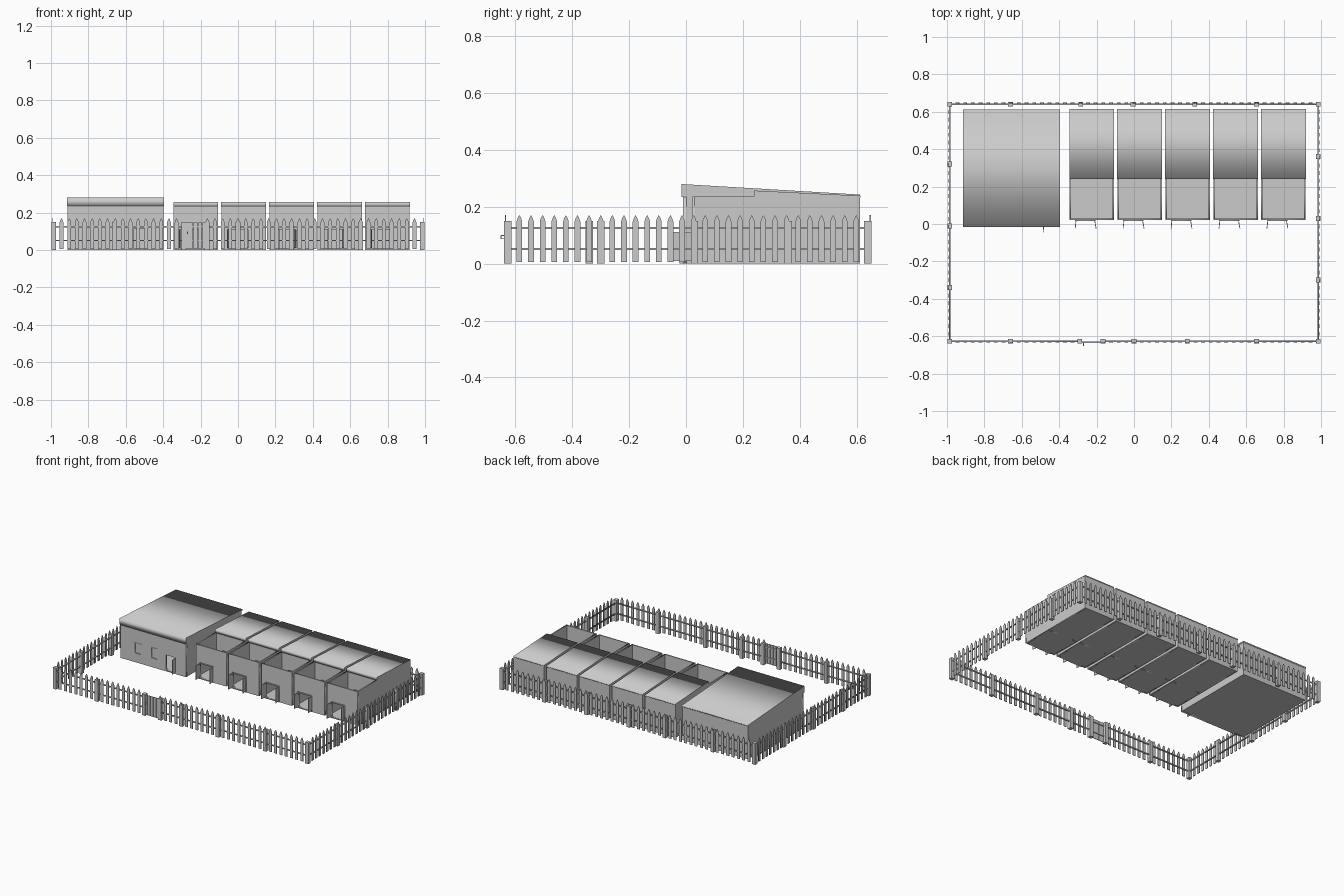
import bpy
from math import radians, ceil
from mathutils import Matrix

if "Cube" in bpy.data.objects:
    bpy.data.objects.remove(bpy.data.objects["Cube"])


def link(name, mesh):
    o = bpy.data.objects.new(name, mesh)
    bpy.context.scene.collection.objects.link(o)
    return o


def box(name, x0, x1, y0, y1, z0, z1):
    v = [(x, y, z) for x in (x0, x1) for y in (y0, y1) for z in (z0, z1)]
    f = [(0, 1, 3, 2), (4, 6, 7, 5), (0, 4, 5, 1), (2, 3, 7, 6), (0, 2, 6, 4), (1, 5, 7, 3)]
    me = bpy.data.meshes.new(name)
    me.from_pydata(v, [], f)
    return link(name, me)


def rect(a0, a1, z0, z1):
    return [(a0, z0), (a1, z0), (a1, z1), (a0, z1)]


def panel(name, loops, plane, pos, thick):
    """Upright slab from an outline plus hole outlines; plane 'x' faces y, plane 'y' faces x."""
    cu = bpy.data.curves.new(name, 'CURVE')
    cu.dimensions, cu.fill_mode, cu.extrude = '2D', 'BOTH', thick / 2
    for pts in loops:
        s = cu.splines.new('POLY')
        s.points.add(len(pts) - 1)
        for p, c in zip(s.points, pts):
            p.co = (c[0], c[1], 0, 1)
        s.use_cyclic_u = True
    tmp = link(name, cu)
    bpy.context.view_layer.update()
    me = bpy.data.meshes.new_from_object(tmp.evaluated_get(bpy.context.evaluated_depsgraph_get()))
    bpy.data.objects.remove(tmp)
    me.name = name
    rot = Matrix.Rotation(radians(90), 4, 'X')
    if plane == 'y':
        rot = Matrix.Rotation(radians(90), 4, 'Z') @ rot
    off = (0, pos, 0) if plane == 'x' else (pos, 0, 0)
    me.transform(Matrix.Translation(off) @ rot)
    return link(name, me)


def leaf(name, x, y, length, angle, z0, z1):
    """Door leaf hinged at (x, y), swung from the +x direction."""
    o = box(name, 0, length, -0.002, 0.002, z0, z1)
    o.location, o.rotation_euler = (x, y, 0), (0, 0, radians(angle))


# ---------- fence ----------
RAILS = ((0.048, 0.055), (0.122, 0.129))


def fence(side, plane, line, picket_line, ends, posts, gap=None):
    a0, a1 = ends
    P = 0.013
    for a in posts:
        if plane == 'x':
            box(side + "_fence_post", a - P, a + P, line - P, line + P, 0, 0.15)
        else:
            box(side + "_fence_post", line - P, line + P, a - P, a + P, 0, 0.15)
    spans = [(a0, a1)] if gap is None else [(a0, gap[0]), (gap[1], a1)]
    for s0, s1 in spans:
        for z0, z1 in RAILS:
            panel(side + "_fence_rail", [rect(s0, s1, z0, z1)], plane, line, 0.008)
    n = round((a1 - a0) / 0.0414)
    step = (a1 - a0) / n
    loops = []
    for i in range(1, n):
        a = a0 + i * step
        if gap and gap[0] < a < gap[1]:
            continue
        w = 0.01
        loops.append([(a - w, 0.006), (a + w, 0.006), (a + w, 0.148), (a + w * 0.6, 0.16),
                      (a, 0.171), (a - w * 0.6, 0.16), (a - w, 0.148)])
    panel(side + "_fence_pickets", loops, plane, picket_line, 0.005)


X, YF, YB = 0.985, -0.627, 0.64
fence("front", 'x', YF, -0.635, (-X, X), (-X, -0.66, -0.29, -0.165, 0, 0.285, 0.655, X), (-0.29, -0.165))
fence("back", 'x', YB, 0.648, (-X, X), (-X, -0.66, -0.285, -0.005, 0.325, 0.655, X))
fence("left", 'y', -X, -0.993, (YF, YB), (-0.34, -0.01, 0.32))
fence("right", 'y', X, 0.993, (YF, YB), (-0.30, 0.03, 0.36))

# gate in the front fence
for i in range(5):
    x = -0.274 + i * 0.0235
    box("gate_board", x - 0.011, x + 0.011, -0.637, -0.633, 0.008, 0.148)
for z0, z1 in RAILS:
    box("gate_rail", -0.285, -0.17, -0.633, -0.627, z0, z1)
box("gate_handle", -0.272, -0.267, -0.652, -0.649, 0.087, 0.099)
for z in (0.086, 0.097):
    box("gate_handle_stem", -0.272, -0.267, -0.65, -0.637, z, z + 0.003)

# ---------- main house ----------
HX0, HX1, HY0, HY1, HZ, T = -0.912, -0.398, -0.01, 0.61, 0.235, 0.012
windows = [(-0.803, -0.747), (-0.673, -0.617)]
WZ0, WZ1 = 0.06, 0.14
door = (-0.555, -0.485)
panel("house_front_wall", [rect(HX0, HX1, 0, HZ)] + [rect(a, b, WZ0, WZ1) for a, b in windows]
      + [rect(*door, 0.008, 0.115)], 'x', HY0 + T / 2, T)
box("house_back_wall", HX0, HX1, HY1 - T, HY1, 0, HZ)
box("house_left_wall", HX0, HX0 + T, HY0 + T, HY1 - T, 0, HZ)
box("house_right_wall", HX1 - T, HX1, HY0 + T, HY1 - T, 0, HZ)
box("house_floor", HX0 + T, HX1 - T, HY0 + T, HY1 - T, 0, 0.006)
for a, b in windows:
    panel("window_frame", [rect(a, b, WZ0, WZ1), rect(a + 0.006, b - 0.006, WZ0 + 0.006, WZ1 - 0.006)],
          'x', HY0 + 0.004, 0.012)
    box("window_pane", a, b, HY0 + 0.005, HY0 + 0.007, WZ0, WZ1)
leaf("house_door", door[1], HY0, 0.036, -85, 0.01, 0.112)
panel("house_roof", [[(-0.015, HZ), (0.613, HZ), (0.613, 0.243), (-0.015, 0.28)]], 'y', -0.655, 0.52)

# ---------- row of five pens, open yard in front and roofed room behind ----------
for i in range(5):
    x0 = -0.345 + i * 0.2563
    x1, t = x0 + 0.238, 0.008
    d0, d1 = x0 + 0.035, x0 + 0.135
    panel("pen_front_wall", [rect(x0, x1, 0, 0.237), rect(d0, d1, 0.008, 0.11)], 'x', 0.026, t)
    panel("pen_inner_wall", [rect(x0 + t, x1 - t, 0, 0.235), rect(d0 + 0.02, d1 + 0.01, 0.008, 0.12)],
          'x', 0.246, t)
    box("pen_back_wall", x0, x1, 0.612 - t, 0.612, 0, 0.235)
    side = [(0.03, 0), (0.604, 0), (0.604, 0.235), (0.245, 0.235), (0.245, 0.237), (0.03, 0.237)]
    for xs in (x0 + t / 2, x1 - t / 2):
        panel("pen_side_wall", [side], 'y', xs, t)
    box("pen_floor", x0 + t, x1 - t, 0.03, 0.604, 0, 0.006)
    panel("pen_roof", [[(0.24, 0.233), (0.614, 0.233), (0.614, 0.239), (0.24, 0.257)]],
          'y', (x0 + x1) / 2, x1 - x0 + 0.002)
    # door frame and two open leaves
    panel("pen_door_frame", [rect(d0 - 0.005, d1 + 0.005, 0.001, 0.115),
                             rect(d0 + 0.001, d1 - 0.001, 0.007, 0.109)], 'x', 0.021, 0.008)
    leaf("pen_door_left", d0, 0.018, 0.042, -96, 0.01, 0.11)
    leaf("pen_door_right", d1, 0.018, 0.042, -80, 0.01, 0.11)
